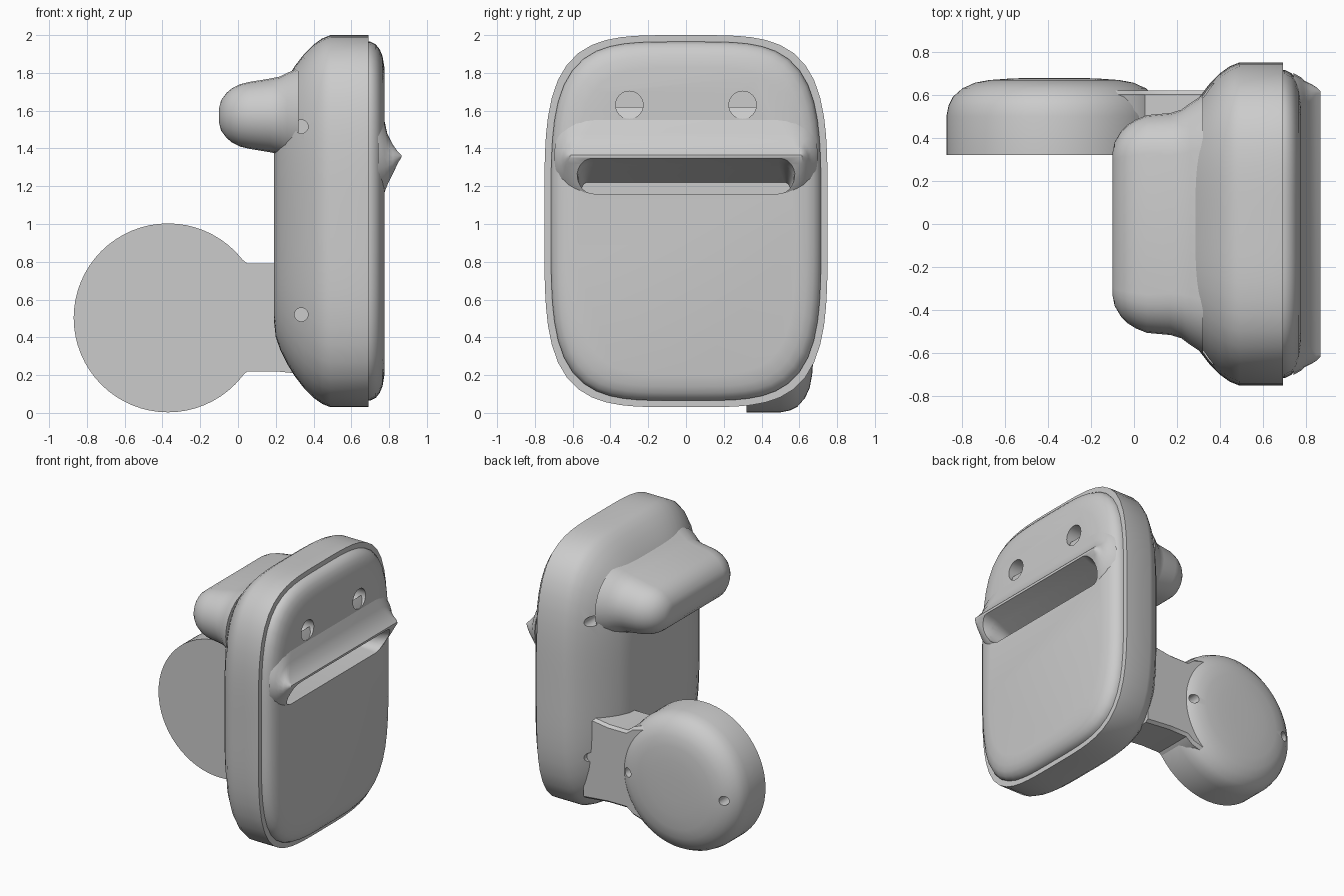
import bpy, bmesh, math
from mathutils import Vector

if "Cube" in bpy.data.objects:
    bpy.data.objects.remove(bpy.data.objects["Cube"], do_unlink=True)

grey = bpy.data.materials.new("light grey plastic")
grey.use_nodes = True
colour = (0.6, 0.6, 0.6, 1)
grey.diffuse_color = colour
grey.node_tree.nodes["Principled BSDF"].inputs["Base Color"].default_value = colour


def loft(name, rings):
    """Skin a stack of equal closed rings and cap both ends."""
    bm = bmesh.new()
    rows = [[bm.verts.new(p) for p in ring] for ring in rings]
    n = len(rows[0])
    for a, b in zip(rows, rows[1:]):
        for i in range(n):
            j = (i + 1) % n
            bm.faces.new((a[i], a[j], b[j], b[i]))
    bm.faces.new(rows[0])
    bm.faces.new(rows[-1])
    bmesh.ops.recalc_face_normals(bm, faces=bm.faces)
    mesh = bpy.data.meshes.new(name)
    bm.to_mesh(mesh)
    bm.free()
    ob = bpy.data.objects.new(name, mesh)
    bpy.context.collection.objects.link(ob)
    mesh.materials.append(grey)
    return ob


def squircle(x, inset, n=72):
    """Soft rectangle outline of the case, shrunk by inset."""
    ring = []
    for i in range(n):
        t = 2 * math.pi * i / n
        c, s = math.cos(t), math.sin(t)
        r = (c ** 4 + s ** 4) ** -0.25
        ring.append((x, (0.75 - inset) * c * r, 1.015 + (0.985 - inset) * s * r))
    return ring


def stadium(x, half_y, z0, z1, n=12):
    """Slot outline with round ends."""
    r, zc = (z1 - z0) / 2, (z0 + z1) / 2
    ring = []
    for side in (1, -1):
        for i in range(n + 1):
            t = -math.pi / 2 + math.pi * i / n
            ring.append((x, side * (half_y - r + r * math.cos(t)),
                         zc + side * r * math.sin(t)))
    return ring


def circle(centre, radius, axis, n=32):
    out = []
    for i in range(n):
        t = 2 * math.pi * i / n
        u, v = radius * math.cos(t), radius * math.sin(t)
        out.append(Vector(centre) + Vector((0, u, v) if axis == "x" else (u, 0, v)))
    return out


def cut(ob, cutters):
    bpy.context.view_layer.objects.active = ob
    for c in cutters:
        mod = ob.modifiers.new("cut", "BOOLEAN")
        mod.operation = "DIFFERENCE"
        mod.solver = "EXACT"
        mod.object = c
        bpy.ops.object.modifier_apply(modifier=mod.name)


def smooth(ob, angle=35):
    bpy.ops.object.select_all(action="DESELECT")
    ob.select_set(True)
    bpy.context.view_layer.objects.active = ob
    bpy.ops.object.shade_smooth_by_angle(angle=math.radians(angle))


# Case shell, from the flat rear to the front rim
case = loft("case", [squircle(x, i) for x, i in [
    (0.19, 0.46), (0.2, 0.37), (0.225, 0.3), (0.26, 0.23), (0.3, 0.165),
    (0.35, 0.1), (0.4, 0.05), (0.445, 0.018), (0.49, 0), (0.69, 0)]])

# Domed face plate set inside the rim
face_plate = loft("face_plate", [squircle(x, i) for x, i in [
    (0.6, 0.035), (0.7, 0.035), (0.73, 0.05), (0.75, 0.075),
    (0.765, 0.11), (0.775, 0.17)]])

# Hood swelling out above the slot
hood = loft("slot_hood", [stadium(*s) for s in [
    (0.74, 0.7, 1.1, 1.62), (0.775, 0.68, 1.16, 1.55), (0.79, 0.665, 1.2, 1.48),
    (0.82, 0.65, 1.265, 1.42), (0.845, 0.635, 1.32, 1.385),
    (0.865, 0.615, 1.352, 1.365)]])

# Rounded rear bump
bump = loft("rear_bump", [stadium(x, hy, 1.575 - hz, 1.575 + hz) for x, hy, hz in [
    (-0.1, 0.33, 0.04), (-0.09, 0.38, 0.08), (-0.06, 0.43, 0.12),
    (-0.03, 0.46, 0.145), (0.01, 0.485, 0.165), (0.06, 0.505, 0.177),
    (0.17, 0.515, 0.195), (0.22, 0.53, 0.205), (0.26, 0.56, 0.225),
    (0.32, 0.6, 0.25)]])

# Side disc with a flat front and a rounded rear edge
disc = loft("side_disc", [circle((-0.37, y, 0.503), r, "y", 64) for y, r in [
    (0.32, 0.5), (0.5, 0.5), (0.55, 0.49), (0.59, 0.47), (0.63, 0.425),
    (0.655, 0.37), (0.668, 0.3), (0.675, 0.2), (0.678, 0.1)]])

# Arm joining the disc to the case, flared at both ends
arm_outline = [(-0.1, 0.15), (0, 0.18), (0.05, 0.22), (0.2, 0.22), (0.4, 0.2),
               (0.4, 0.82), (0.2, 0.79), (0.05, 0.79), (0, 0.83), (-0.1, 0.86)]
arm = loft("disc_arm", [[(x, y, 0.505 + (z - 0.505) * k) for x, z in arm_outline]
                        for y, k in [(0.32, 1), (0.6, 1), (0.62, 0.94)]])

# Cutters: slot, two eye holes, side screw holes, disc screw holes
slot = loft("slot_cutter", [stadium(*s) for s in [
    (0.5, 0.55, 1.16, 1.22), (0.79, 0.57, 1.16, 1.325), (0.9, 0.6, 1.16, 1.36)]])
eyes = [loft("eye_cutter", [circle((x, y, 1.63), 0.073, "x") for x in (0.45, 0.95)])
        for y in (-0.3, 0.3)]
case_screws = [loft("screw_cutter", [circle((0.335, y * s, z), 0.036, "y", 20)
                                     for y in (0.48, 0.9)])
               for s in (-1, 1) for z in (0.52, 1.515)]
disc_screws = [loft("screw_cutter", [circle((x, y, 0.503), 0.033, "y", 20)
                                     for y in (0.5, 0.9)]) for x in (-0.76, 0.02)]

cut(case, [slot] + eyes + case_screws)
cut(face_plate, [slot] + eyes)
cut(hood, [slot])
cut(disc, disc_screws)
cut(arm, disc_screws[1:])
for c in [slot] + eyes + case_screws + disc_screws:
    bpy.data.objects.remove(c, do_unlink=True)

for part in (case, face_plate, hood, bump, disc, arm):
    smooth(part)
